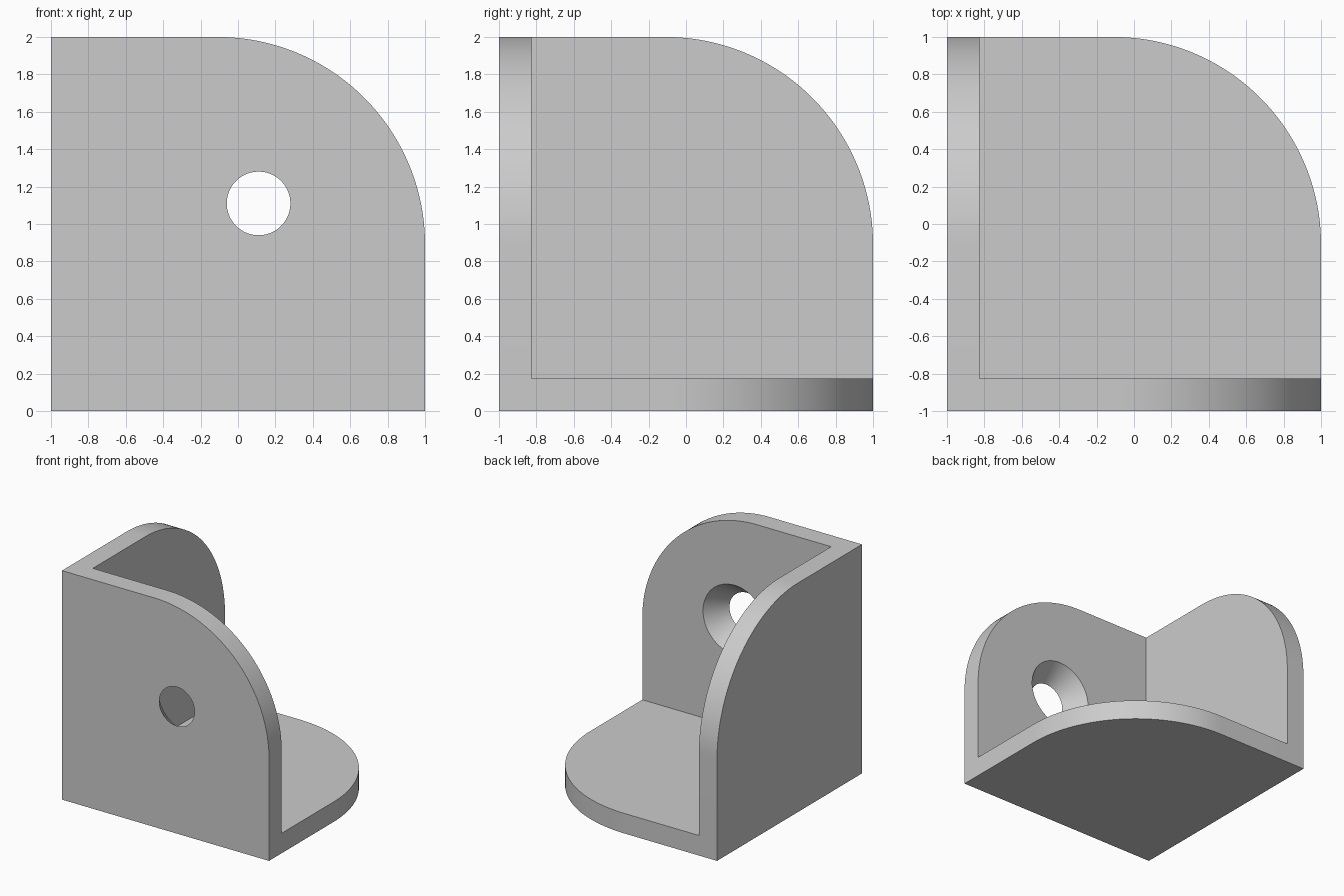
import bpy, bmesh, math

if "Cube" in bpy.data.objects:
    bpy.data.objects.remove(bpy.data.objects["Cube"], do_unlink=True)

THICK = 0.175      # plate thickness
CENTRE = -0.11     # centre of the rounded corner in plate coordinates
HOLE = 0.11        # screw hole position in plate coordinates
R_OUT, R_IN = 0.17, 0.303

grey = bpy.data.materials.new("plain grey")
grey.use_nodes = True
grey.diffuse_color = (0.6, 0.6, 0.6, 1)
grey.node_tree.nodes["Principled BSDF"].inputs["Base Color"].default_value = (0.6, 0.6, 0.6, 1)

# Plate coordinates (u, v in the plane, w across it) to model space
to_floor = lambda u, v, w: (u, v, w + 1)
to_front = lambda u, v, w: (u, w, v + 1)
to_side = lambda u, v, w: (w, u, v + 1)


def finish(name, bm, place):
    for vert in bm.verts:
        vert.co = place(*vert.co)
    bmesh.ops.recalc_face_normals(bm, faces=bm.faces)
    mesh = bpy.data.meshes.new(name)
    bm.to_mesh(mesh)
    bm.free()
    mesh.materials.append(grey)
    obj = bpy.data.objects.new(name, mesh)
    bpy.context.collection.objects.link(obj)
    return obj


def plate(name, place):
    # Square plate with one large rounded corner
    radius = 1 - CENTRE
    arc = [math.radians(90 * i / 48) for i in range(49)]
    outline = [(-1, -1), (1, -1)]
    outline += [(CENTRE + radius * math.cos(a), CENTRE + radius * math.sin(a)) for a in arc]
    outline.append((-1, 1))
    bm = bmesh.new()
    face = bm.faces.new([bm.verts.new((u, v, -1)) for u, v in outline])
    top = bmesh.ops.extrude_face_region(bm, geom=[face])["geom"]
    bmesh.ops.translate(bm, vec=(0, 0, THICK),
                        verts=[g for g in top if isinstance(g, bmesh.types.BMVert)])
    return finish(name, bm, place)


def countersink(name, place):
    # Cone through the plate, overshooting both faces
    extra = 0.05
    flare = (R_IN - R_OUT) / THICK * extra
    bm = bmesh.new()
    bmesh.ops.create_cone(bm, cap_ends=True, segments=96, radius1=R_OUT - flare,
                          radius2=R_IN + flare, depth=THICK + 2 * extra)
    bmesh.ops.translate(bm, vec=(HOLE, HOLE, -1 + THICK / 2), verts=bm.verts)
    return finish(name, bm, place)


def boolean(target, tool, operation):
    mod = target.modifiers.new(tool.name, "BOOLEAN")
    mod.object, mod.operation, mod.solver = tool, operation, "EXACT"
    bpy.ops.object.select_all(action="DESELECT")
    target.select_set(True)
    bpy.context.view_layer.objects.active = target
    bpy.ops.object.modifier_apply(modifier=mod.name)
    bpy.data.objects.remove(tool, do_unlink=True)


# Three plates meeting in one corner
bracket = plate("corner_bracket", to_floor)
boolean(bracket, plate("front_plate", to_front), "UNION")
boolean(bracket, plate("side_plate", to_side), "UNION")

# Countersunk screw holes in the two upright plates
boolean(bracket, countersink("front_hole", to_front), "DIFFERENCE")
boolean(bracket, countersink("side_hole", to_side), "DIFFERENCE")

bpy.ops.object.shade_smooth_by_angle(angle=math.radians(30))
